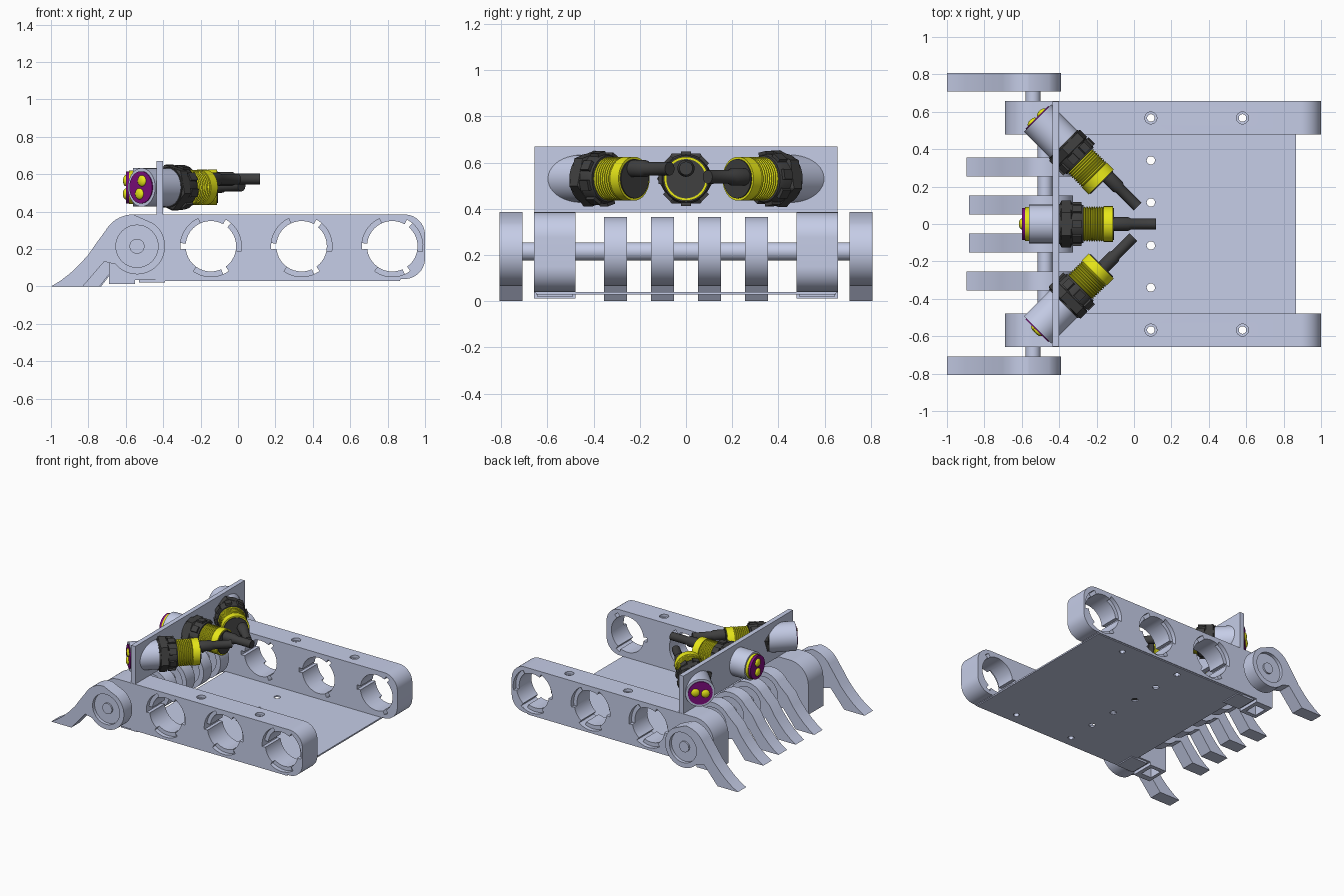
import bpy, bmesh, math
from mathutils import Matrix, Vector

if "Cube" in bpy.data.objects:
    bpy.data.objects.remove(bpy.data.objects["Cube"])

def material(name, rgb):
    m = bpy.data.materials.new(name)
    m.diffuse_color = (*rgb, 1)
    m.use_nodes = True
    m.node_tree.nodes["Principled BSDF"].inputs["Base Color"].default_value = m.diffuse_color
    return m

GREY = material("light_steel", (0.59, 0.64, 0.84))
BLACK = material("black_plastic", (0.05, 0.05, 0.05))
YELLOW = material("yellow", (0.85, 0.85, 0.01))
PURPLE = material("purple", (0.22, 0.004, 0.22))
T, R = Matrix.Translation, Matrix.Rotation
rad = math.radians

def finish(name, bm, mat, M=Matrix()):
    bm.transform(M)
    bmesh.ops.recalc_face_normals(bm, faces=bm.faces)
    me = bpy.data.meshes.new(name)
    bm.to_mesh(me)
    bm.free()
    me.materials.append(mat)
    ob = bpy.data.objects.new(name, me)
    bpy.context.collection.objects.link(ob)
    return ob

def box(name, x, y, z, mat=GREY):
    bm = bmesh.new()
    bmesh.ops.create_cube(bm, size=1)
    M = T((sum(x) / 2, sum(y) / 2, sum(z) / 2)) @ Matrix.Diagonal((x[1] - x[0], y[1] - y[0], z[1] - z[0], 1))
    return finish(name, bm, mat, M)

def prism(name, pts, y0, y1, mat=GREY):
    """Extrude an x-z outline along y."""
    bm = bmesh.new()
    a = [bm.verts.new((x, y0, z)) for x, z in pts]
    b = [bm.verts.new((x, y1, z)) for x, z in pts]
    bm.faces.new(a)
    bm.faces.new(b[::-1])
    for i in range(len(pts)):
        j = (i + 1) % len(pts)
        bm.faces.new((a[i], a[j], b[j], b[i]))
    return finish(name, bm, mat)

def lathe(name, prof, mat, M=Matrix(), n=40):
    """Turn a (distance, radius) profile round the local x axis."""
    bm = bmesh.new()
    rings = [[bm.verts.new((d, r * math.cos(2 * math.pi * k / n), r * math.sin(2 * math.pi * k / n)))
              for k in range(n)] for d, r in prof]
    for a, b in zip(rings, rings[1:]):
        for k in range(n):
            j = (k + 1) % n
            bm.faces.new((a[k], a[j], b[j], b[k]))
    bm.faces.new(rings[0][::-1])
    bm.faces.new(rings[-1])
    return finish(name, bm, mat, M)

def rod(name, axis, c, r, lo, hi, mat=GREY):
    """Cylinder along y or z, from lo to hi, through c."""
    if axis == "y":
        M = T((c[0], 0, c[1])) @ R(rad(90), 4, "Z")
    else:
        M = T((c[0], c[1], 0)) @ R(rad(-90), 4, "Y")
    return lathe(name, [(lo, r), (hi, r)], mat, M)

def cut(ob, cutters):
    for c in cutters:
        m = ob.modifiers.new("cut", "BOOLEAN")
        m.operation, m.solver, m.object = "DIFFERENCE", "EXACT", c
    dg = bpy.context.evaluated_depsgraph_get()
    me = bpy.data.meshes.new_from_object(ob.evaluated_get(dg))
    ob.modifiers.clear()
    ob.data = me
    for c in cutters:
        bpy.data.objects.remove(c)
    return ob

def mirrored(ob, name):
    bm = bmesh.new()
    bm.from_mesh(ob.data)
    return finish(name, bm, GREY, Matrix.Diagonal((1, -1, 1, 1)))

def arc(cx, cz, r, a0, a1, n=14):
    return [(cx + r * math.cos(rad(a0 + (a1 - a0) * i / n)),
             cz + r * math.sin(rad(a0 + (a1 - a0) * i / n))) for i in range(n + 1)]

# Side rails with three bayonet holes, bolt holes and a foot slot
outline = (arc(-0.54, 0.235, 0.15, 180, 90) + arc(0.89, 0.275, 0.11, 90, 0) + arc(0.89, 0.15, 0.11, 0, -90)
           + [(0.87, 0.04), (0.87, 0.035), (-0.55, 0.035), (-0.55, 0.012), (-0.69, 0.012)])
rail = prism("side_rail_back", outline, 0.478, 0.657)
cutters = []
for cx in (-0.145, 0.34, 0.825):
    cutters.append(rod("cutter", "y", (cx, 0.215), 0.135, 0.4, 0.8))
    for a in (180, 55, -60):
        ring = arc(cx, 0.215, 0.163, a, a - 65, 10) + arc(cx, 0.215, 0.12, a - 65, a, 10)
        cutters.append(prism("cutter", ring, 0.625, 0.7))
        tab = arc(cx, 0.215, 0.163, a + 6, a - 6, 3) + arc(cx, 0.215, 0.12, a - 6, a + 6, 3)
        cutters.append(prism("cutter", tab, 0.4, 0.7))
for cx in (0.09, 0.58):
    cutters.append(rod("cutter", "z", (cx, 0.567), 0.02, -0.1, 0.5))
    cutters.append(rod("cutter", "z", (cx, 0.567), 0.032, 0.365, 0.5))
cutters.append(box("cutter", (-0.665, -0.58), (0.51, 0.61), (-0.1, 0.09)))
cut(rail, cutters)
mirrored(rail, "side_rail_front")

# Floor plate with bolt holes, and pads below it
floor = box("floor_plate", (-0.44, 0.865), (-0.65, 0.65), (0.028, 0.039))
cut(floor, [rod("cutter", "z", (0.09, y), 0.022, -0.1, 0.2) for y in (-0.567, -0.34, -0.115, 0.115, 0.34, 0.567)]
    + [rod("cutter", "z", (0.58, y), 0.022, -0.1, 0.2) for y in (-0.567, 0.567)])
for s, side in ((1, "back"), (-1, "front")):
    box("foot_pad_" + side, (-0.53, -0.39), sorted((s * 0.49, s * 0.645)), (0.02, 0.034))

# Claws: hooked blade on a round hub, recessed on both faces
def claw(name, cx, k, y0, y1, big):
    blade = [(-0.46, 0), (-0.41, 0.03), (-0.36, 0.068), (-0.31, 0.115), (-0.26, 0.17), (-0.215, 0.235)]
    pts = [(cx + k * x, z) for x, z in blade]
    if big:
        pts += arc(cx - 0.02, 0.215, 0.17, 150, 90) + arc(cx, 0.215, 0.15, 55, -140, 30)
    else:
        pts += arc(cx, 0.215, 0.15, 145, -140, 40)
    pts += [(cx - 0.175 * k, 0.133), (cx - 0.29 * k, 0)]
    ob = prism(name, pts, y0, y1)
    return cut(ob, [rod("cutter", "y", (cx, 0.215), 0.113, y0 - 0.1, y0 + 0.025),
                    rod("cutter", "y", (cx, 0.215), 0.113, y1 - 0.025, y1 + 0.1)])

for s, side in ((1, "back"), (-1, "front")):
    a, b = sorted((s * 0.708, s * 0.808))
    claw("outer_claw_" + side, -0.54, 1.0, a, b, True)
    a, b = sorted((s * 0.255, s * 0.355))
    claw("middle_claw_" + side, -0.475, 0.915, a, b, False)
    a, b = sorted((s * 0.052, s * 0.152))
    claw("inner_claw_" + side, -0.475, 0.885, a, b, False)
    a, b = sorted((s * 0.6, s * 0.795))
    rod("outer_shaft_" + side, "y", (-0.54, 0.215), 0.04, a, b)
rod("inner_shaft", "y", (-0.475, 0.215), 0.04, -0.5, 0.5)

# Upright sensor panel
box("sensor_panel", (-0.437, -0.402), (-0.655, 0.655), (0.383, 0.67))

# Sensors: boss, lens, nuts, threaded body and cable
def sensor(tag, M, boss):
    lathe("boss_" + tag, [(boss[0], 0.103), (boss[1], 0.103)], GREY, M)
    lathe("lens_" + tag, [(0, 0.086), (0.018, 0.086)], PURPLE, M)
    lathe("lens_ring_" + tag, [(0.018, 0.09), (0.05, 0.09)], YELLOW, M)
    for i, z in enumerate((-0.036, 0.036)):
        bm = bmesh.new()
        bmesh.ops.create_uvsphere(bm, u_segments=20, v_segments=12, radius=0.03)
        finish(f"lens_dot_{i}_{tag}", bm, YELLOW, M @ T((0, 0, z)) @ Matrix.Diagonal((0.5, 1, 1, 1)))
    lathe("hex_nut_" + tag, [(0.205, 0.11), (0.212, 0.125), (0.262, 0.125), (0.27, 0.11)], BLACK, M, 6)
    lathe("nut_collar_" + tag, [(0.2, 0.108), (0.31, 0.108), (0.33, 0.1)], BLACK, M)
    for i in range(8):
        bm = bmesh.new()
        bmesh.ops.create_cube(bm, size=1)
        finish(f"nut_lug_{i}_{tag}", bm, BLACK, M @ R(rad(45 * i), 4, "X") @ T((0.295, 0, 0.108))
               @ Matrix.Diagonal((0.05, 0.045, 0.02, 1)))
    thread = [(0.32, 0.085)]
    for i in range(8):
        thread += [(0.33 + i * 0.013, 0.085), (0.335 + i * 0.013, 0.094), (0.338 + i * 0.013, 0.094)]
    lathe("thread_" + tag, thread + [(0.435, 0.085), (0.436, 0.095), (0.488, 0.095)], YELLOW, M)
    lathe("end_cap_" + tag, [(0.48, 0.085), (0.494, 0.085)], BLACK, M)
    lathe("cable_" + tag, [(0.49, 0.037), (0.57, 0.037), (0.585, 0.029), (0.718, 0.029)], BLACK,
          M @ T((0, 0, 0.045)), 24)

sensor("centre", T((-0.6, 0, 0.53)), (0.038, 0.19))
sensor("back", T((-0.52, 0.57, 0.53)) @ R(rad(-45), 4, "Z") @ R(rad(-80), 4, "X"), (0.006, 0.203))
sensor("front", T((-0.52, -0.57, 0.53)) @ R(rad(45), 4, "Z") @ R(rad(15), 4, "X"), (0.006, 0.203))

# Smooth curved faces, keep edges sharp
bpy.ops.object.select_all(action="SELECT")
bpy.context.view_layer.objects.active = rail
bpy.ops.object.shade_smooth_by_angle(angle=rad(30))
